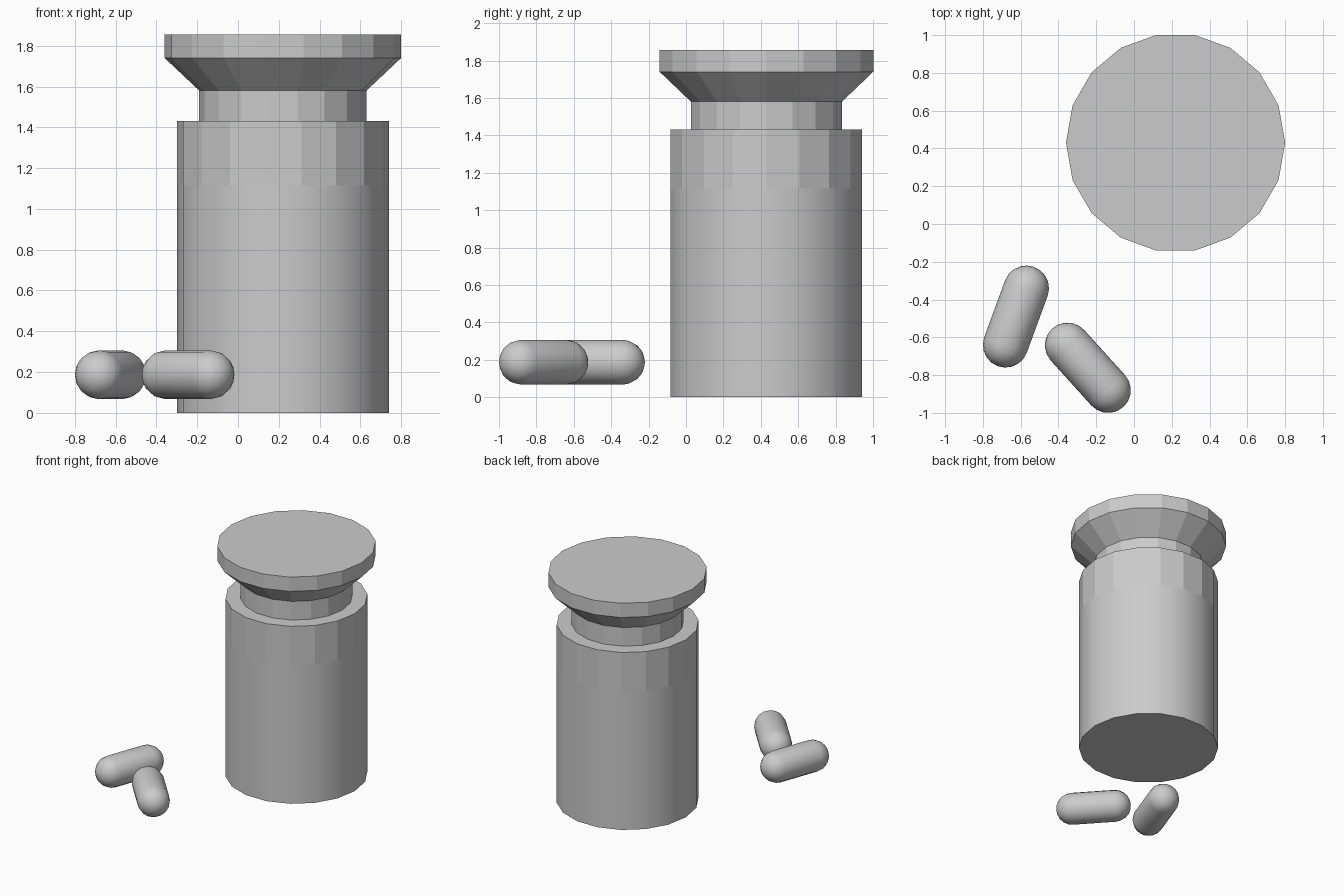
import bpy, bmesh, math
from mathutils import Matrix, Vector

if "Cube" in bpy.data.objects:
    bpy.data.objects.remove(bpy.data.objects["Cube"])


def lathe(name, profile, sides, matrix, smooth_bands=()):
    """Revolve (radius, height) points about z; radius 0 makes a pole, open ends get flat caps."""
    bm = bmesh.new()
    rings = []
    for r, z in profile:
        n = 1 if r == 0 else sides
        rings.append([bm.verts.new((r * math.cos(2 * math.pi * i / sides),
                                    r * math.sin(2 * math.pi * i / sides), z))
                      for i in range(n)])
    for band, (a, b) in enumerate(zip(rings, rings[1:])):
        for i in range(sides):
            j = (i + 1) % sides
            corners = [a[i % len(a)], a[j % len(a)], b[j % len(b)], b[i % len(b)]]
            face = bm.faces.new(list(dict.fromkeys(corners)))
            face.smooth = band in smooth_bands
    for ring, flip in ((rings[0], True), (rings[-1], False)):
        if len(ring) > 1:
            cap = bm.faces.new(ring[::-1] if flip else ring)
            for e in cap.edges:
                e.smooth = False
    bmesh.ops.recalc_face_normals(bm, faces=bm.faces)
    mesh = bpy.data.meshes.new(name)
    bm.to_mesh(mesh)
    bm.free()
    obj = bpy.data.objects.new(name, mesh)
    obj.matrix_world = matrix
    bpy.context.collection.objects.link(obj)
    return obj


def capsule(name, start, end, radius, sides=16, steps=5):
    """Smooth pill between two hemisphere centres."""
    start, end = Vector(start), Vector(end)
    half = (end - start).length / 2
    arc = [(radius * math.cos(t), half + radius * math.sin(t))
           for t in (math.pi / 2 * k / steps for k in range(steps))]
    arc.append((0, half + radius))
    profile = [(r, -z) for r, z in reversed(arc)] + arc
    turn = (end - start).to_track_quat('Z', 'Y').to_matrix().to_4x4()
    return lathe(name, profile, sides, Matrix.Translation((start + end) / 2) @ turn,
                 range(len(profile)))


axis = Matrix.Translation((0.22, 0.43, 0))

# Bottle: smooth lower wall, faceted upper band, shoulder and neck
lathe("bottle", [(0.52, 0), (0.52, 1.115), (0.52, 1.43), (0.41, 1.43), (0.41, 1.58)],
      18, axis, smooth_bands=(0,))

# Flared lid
lathe("lid", [(0.41, 1.58), (0.58, 1.74), (0.58, 1.855)], 18, axis)

# Two loose pills
capsule("pill_left", (-0.68, -0.64, 0.187), (-0.57, -0.34, 0.187), 0.12)
capsule("pill_right", (-0.352, -0.642, 0.187), (-0.137, -0.88, 0.187), 0.12)
